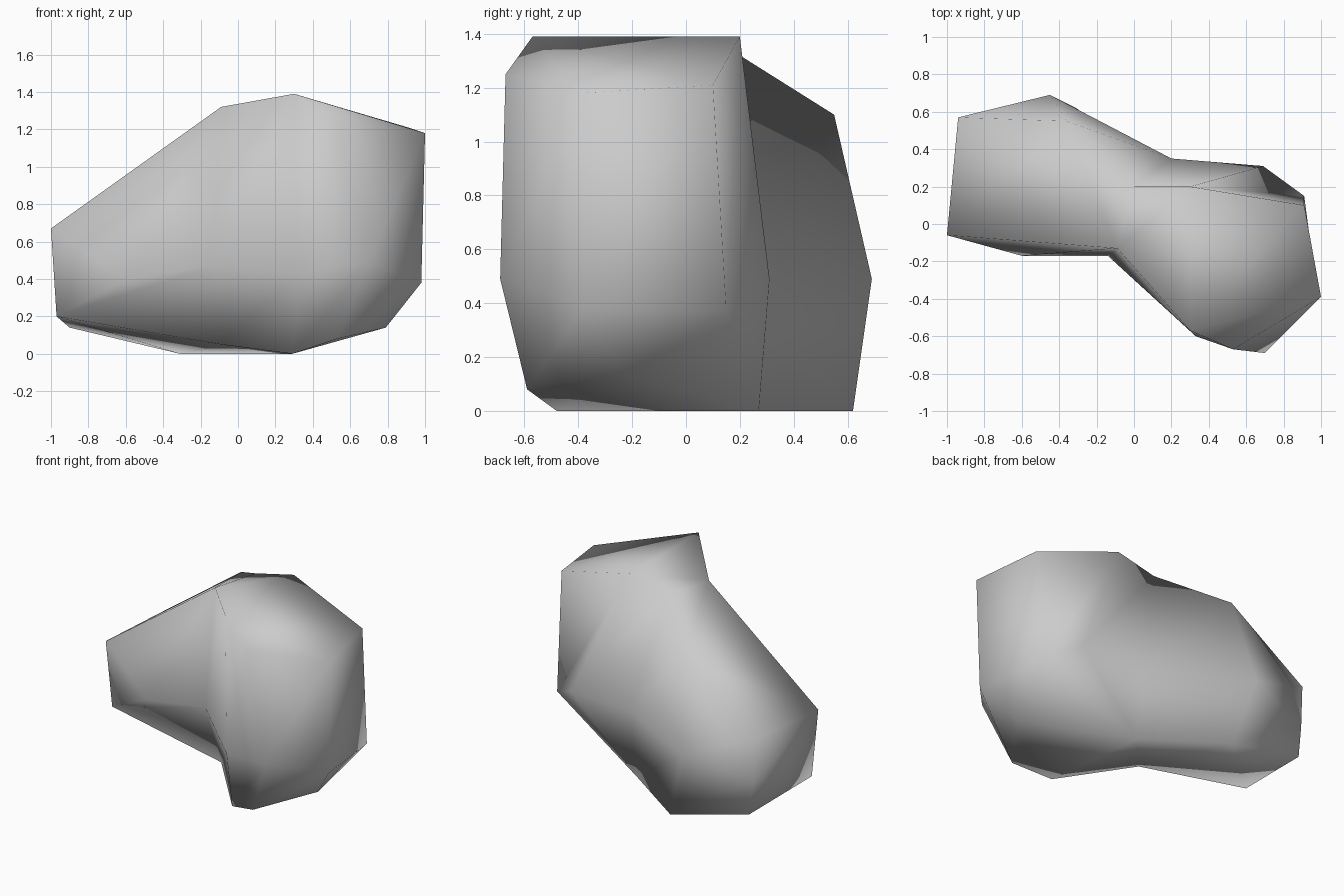
import bpy
import bmesh

cube = bpy.data.objects.get("Cube")
if cube:
    bpy.data.objects.remove(cube, do_unlink=True)

# Plain stone colour
stone = bpy.data.materials.new("light_grey_stone")
stone.use_nodes = True
colour = (.6, .6, .6, 1)
stone.diffuse_color = colour
stone.node_tree.nodes["Principled BSDF"].inputs["Base Color"].default_value = colour

# Corners shared by neighbouring outlines, where the bands taper to a point
low_tip = (-.97, -.03, .2)
high_tip = (-1, -.06, .67)
side_corner = (.91, .15, .37)
back_notch = (.2, .27, 0)

# Three outlines of the boulder, each starting at the narrow left end
# and running along the front, around the bulky end and back behind
foot = [
    low_tip, low_tip, (-.09, -.06, .05), (.29, -.48, 0),
    (.53, -.59, .08), (.79, -.23, .14), side_corner, back_notch,
    back_notch, (-.31, .62, 0), (-.9, .58, .14),
]
waist = [
    low_tip, (-.6, -.17, .4), (-.14, -.17, .47), (.33, -.6, .43),
    (.7, -.69, .49), (.98, -.38, .38), side_corner, (.69, .31, .49),
    (.2, .35, .5), (-.45, .69, .49), (-.93, .57, .38),
]
crown = [
    high_tip, high_tip, (-.09, -.13, 1.32), (.3, -.57, 1.39),
    (.53, -.67, 1.25), (1, -.39, 1.18), (.91, .1, 1.21), (.3, .2, 1.39),
    (0, .2, 1.32), (-.36, .55, 1.1), (-.94, .57, .68),
]


def bridge(bm, lower, upper):
    """Join two outlines of equal length with a band of quads."""
    count = len(lower)
    for i in range(count):
        j = (i + 1) % count
        bm.faces.new((lower[i], lower[j], upper[j], upper[i]))


# Boulder: bands between the outlines, closed below and above
bm = bmesh.new()
rings = [[bm.verts.new(point) for point in outline]
         for outline in (foot, waist, crown)]
for lower, upper in zip(rings, rings[1:]):
    bridge(bm, lower, upper)
bm.faces.new(rings[0][::-1])
bm.faces.new(rings[-1])

# Weld the shared corners, then split the two caps into triangles
bmesh.ops.remove_doubles(bm, verts=bm.verts[:], dist=.001)
caps = [face for face in bm.faces if len(face.verts) > 4]
bmesh.ops.triangulate(bm, faces=caps)
bmesh.ops.recalc_face_normals(bm, faces=bm.faces[:])

# Smooth shading all over, with no sharp edges
for face in bm.faces:
    face.smooth = True

mesh = bpy.data.meshes.new("boulder")
bm.to_mesh(mesh)
bm.free()
mesh.materials.append(stone)
boulder = bpy.data.objects.new("boulder", mesh)
bpy.context.collection.objects.link(boulder)
